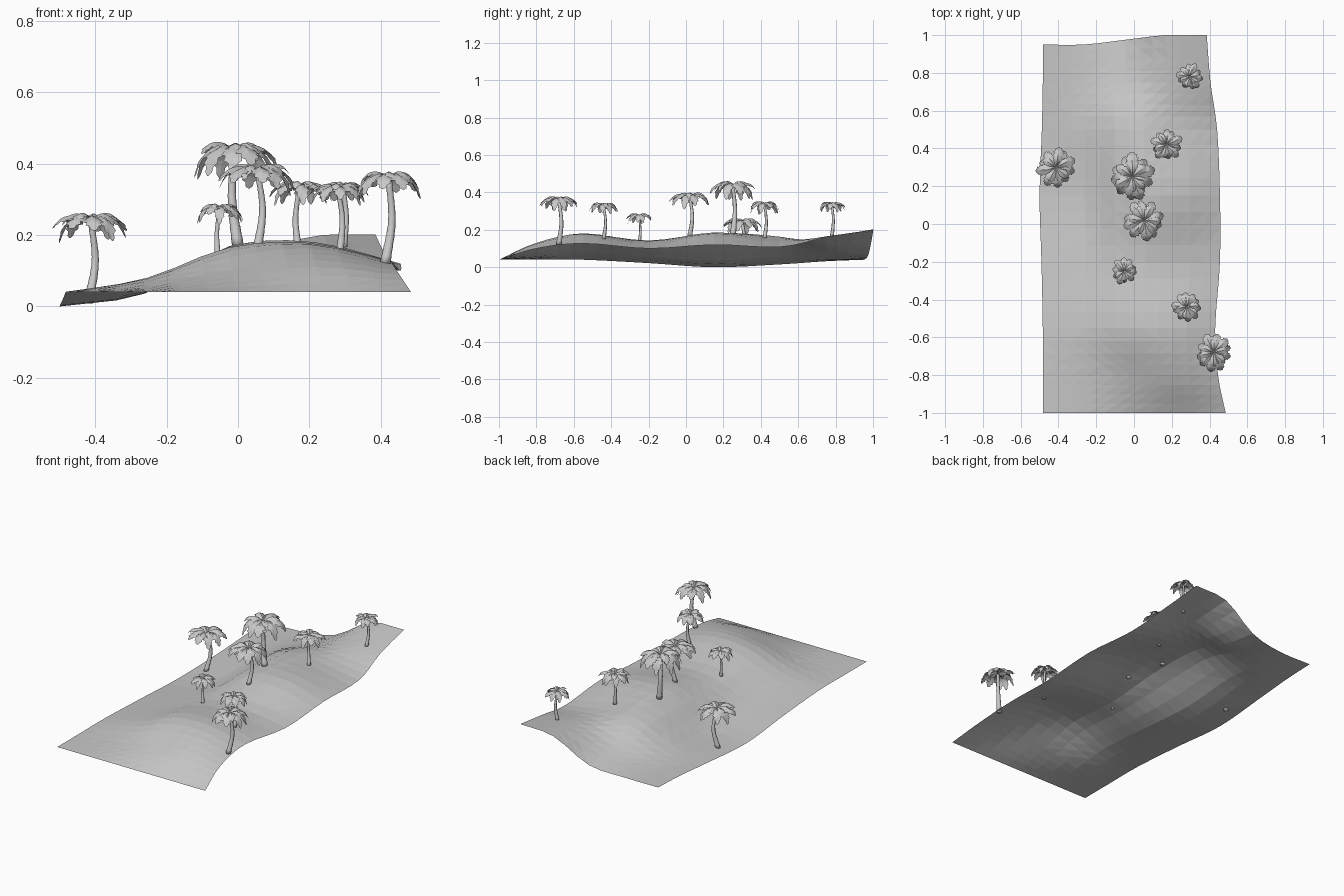
import bpy, bmesh, math, random
from mathutils import Vector
from mathutils.bvhtree import BVHTree

random.seed(4)
cube = bpy.data.objects.get("Cube")
if cube:
    bpy.data.objects.remove(cube)

grey = bpy.data.materials.new("plain_grey")
grey.use_nodes = True
tone = (0.58, 0.58, 0.58, 1)
grey.diffuse_color = tone
grey.node_tree.nodes["Principled BSDF"].inputs["Base Color"].default_value = tone


def finish(bm, name, smooth=False):
    mesh = bpy.data.meshes.new(name)
    bm.to_mesh(mesh)
    bm.free()
    mesh.materials.append(grey)
    for face in mesh.polygons:
        face.use_smooth = smooth
    obj = bpy.data.objects.new(name, mesh)
    bpy.context.collection.objects.link(obj)


def spline(points, t):
    """Smooth curve through the points, t running from 0 to 1."""
    last = len(points) - 1
    i = min(int(t * last), last - 1)
    f = t * last - i
    b, c = points[i], points[i + 1]
    a = points[i - 1] if i else b * 2 - c
    d = points[i + 2] if i + 2 <= last else c * 2 - b
    return (b * 2 + (c - a) * f + (a * 2 - b * 5 + c * 4 - d) * f ** 2
            + (b * 3 - a - c * 3 + d) * f ** 3) / 2


def bridge(bm, rows, closed=False):
    for r, s in zip(rows, rows[1:]):
        n = len(r)
        for j in range(n if closed else n - 1):
            k = (j + 1) % n
            bm.faces.new((r[j], r[k], s[k], s[j]))


# Dune sheet: each row is y, left and right edge x, then heights from left to right
ROWS = [
    (-1.00, -0.483, 0.485, (.04, .04, .04, .04, .04)),
    (-0.80, -0.483, 0.445, (.04, .055, .10, .13, .10)),
    (-0.55, -0.483, 0.43, (.04, .08, .165, .178, .127)),
    (-0.20, -0.490, 0.455, (.022, .055, .137, .132, .10)),
    (0.15, -0.500, 0.455, (.0, .036, .168, .18, .12)),
    (0.50, -0.488, 0.44, (.015, .055, .158, .145, .108)),
    (0.75, -0.483, 0.405, (.032, .045, .095, .16, .16)),
    (0.95, -0.483, 0.385, (.04, .04, .065, .188, .202)),
]
control = []
for y, left, right, heights in ROWS:
    line = []
    for k, z in enumerate(heights):
        shift = 0.05 * min(1, max(0, k - 1) / 2) if y > 0.9 else 0
        line.append(Vector((left + (right - left) * k / 4, y + shift, z)))
    control.append(line)

bm = bmesh.new()
NX, NY = 12, 28
grid = []
for j in range(NY + 1):
    section = [spline([line[k] for line in control], j / NY) for k in range(5)]
    grid.append([bm.verts.new(spline(section, i / NX)) for i in range(NX + 1)])
bridge(bm, grid)
bmesh.ops.triangulate(bm, faces=bm.faces[:])
tree_ground = BVHTree.FromBMesh(bm)
finish(bm, "dune_ground")


def trunk(name, base, top, bow):
    """Ringed, bowed trunk whose segments flare out at their upper rims."""
    bm = bmesh.new()
    height = top.z - base.z
    middle = (base + top) / 2 + Vector((bow, abs(bow), 0))
    rings, segments = [], 9
    for s in range(segments):
        for f, flare in ((0.0, 0.97), (0.9, 1.04)):
            t = (s + f) / segments
            centre = spline([base, middle, top], t)
            radius = height * (0.037 + 0.026 * (1 - t) ** 2) * flare
            rings.append([bm.verts.new(centre + Vector((math.cos(a), math.sin(a), 0)) * radius)
                          for a in (math.tau * k / 8 for k in range(8))])
    bridge(bm, rings, closed=True)
    bm.faces.new(rings[0][::-1])
    bm.faces.new(rings[-1])
    finish(bm, name, smooth=True)


def frond(bm, crown, angle, reach, droop, lift):
    """Arched leaf, folded along its rib, with toothed edges and a pointed tip."""
    out = Vector((math.cos(angle), math.sin(angle), 0))
    side = Vector((-out.y, out.x, 0))
    up = Vector((0, 0, 1))
    path = [crown, crown + out * reach * 0.38 + up * reach * lift,
            crown + out * reach * 0.76 + up * reach * (lift - droop * 0.35),
            crown + out * reach - up * reach * droop]
    rows, steps = [], 12
    for i in range(steps + 1):
        t = i / steps
        centre = spline(path, t)
        width = reach * 0.29 * math.sin(math.pi * (0.08 + 0.91 * t)) ** 0.8
        width *= 1.0 if i % 2 else 0.7
        rows.append([bm.verts.new(centre + side * width * k
                                  - up * width * 0.5 * abs(k) + out * width * 0.3 * abs(k))
                     for k in (-1, 0, 1)])
    bridge(bm, rows)


def palm(index, x, y, top_z, reach, bow, lean):
    hit = tree_ground.ray_cast(Vector((x, y, 1)), Vector((0, 0, -1)))[0]
    base = hit - Vector((0, 0, 0.005))
    crown = Vector((x + lean, y, top_z - reach * 0.2))
    trunk(f"palm_trunk_{index}", base, crown, bow)
    bm = bmesh.new()
    start = random.uniform(0, math.tau)
    # Hanging outer leaves, then a shorter raised tier
    for count, size, lift, low, high in ((10, 1.0, 0.13, 0.2, 0.72), (6, 0.74, 0.22, 0.0, 0.3)):
        for k in range(count):
            angle = start + math.tau * (k + random.uniform(-0.25, 0.25)) / count
            droop = random.uniform(low, high)
            frond(bm, crown, angle, reach * size * (1.12 - droop * 0.35), droop, lift)
    finish(bm, f"palm_leaves_{index}")


# Palms: x, y, top height, leaf reach, trunk bow, trunk lean
PALMS = [
    (0.412, -0.68, 0.380, 0.102, 0.014, 0.010),
    (0.285, -0.44, 0.345, 0.080, 0.010, -0.005),
    (-0.055, -0.25, 0.288, 0.071, -0.006, 0.003),
    (0.055, 0.02, 0.400, 0.110, 0.014, 0.000),
    (0.0, 0.25, 0.462, 0.128, -0.012, -0.010),
    (-0.42, 0.30, 0.262, 0.105, 0.016, 0.008),
    (0.17, 0.42, 0.352, 0.086, -0.010, 0.002),
    (0.295, 0.78, 0.350, 0.072, 0.008, 0.000),
]
for number, spec in enumerate(PALMS, 1):
    palm(number, *spec)
